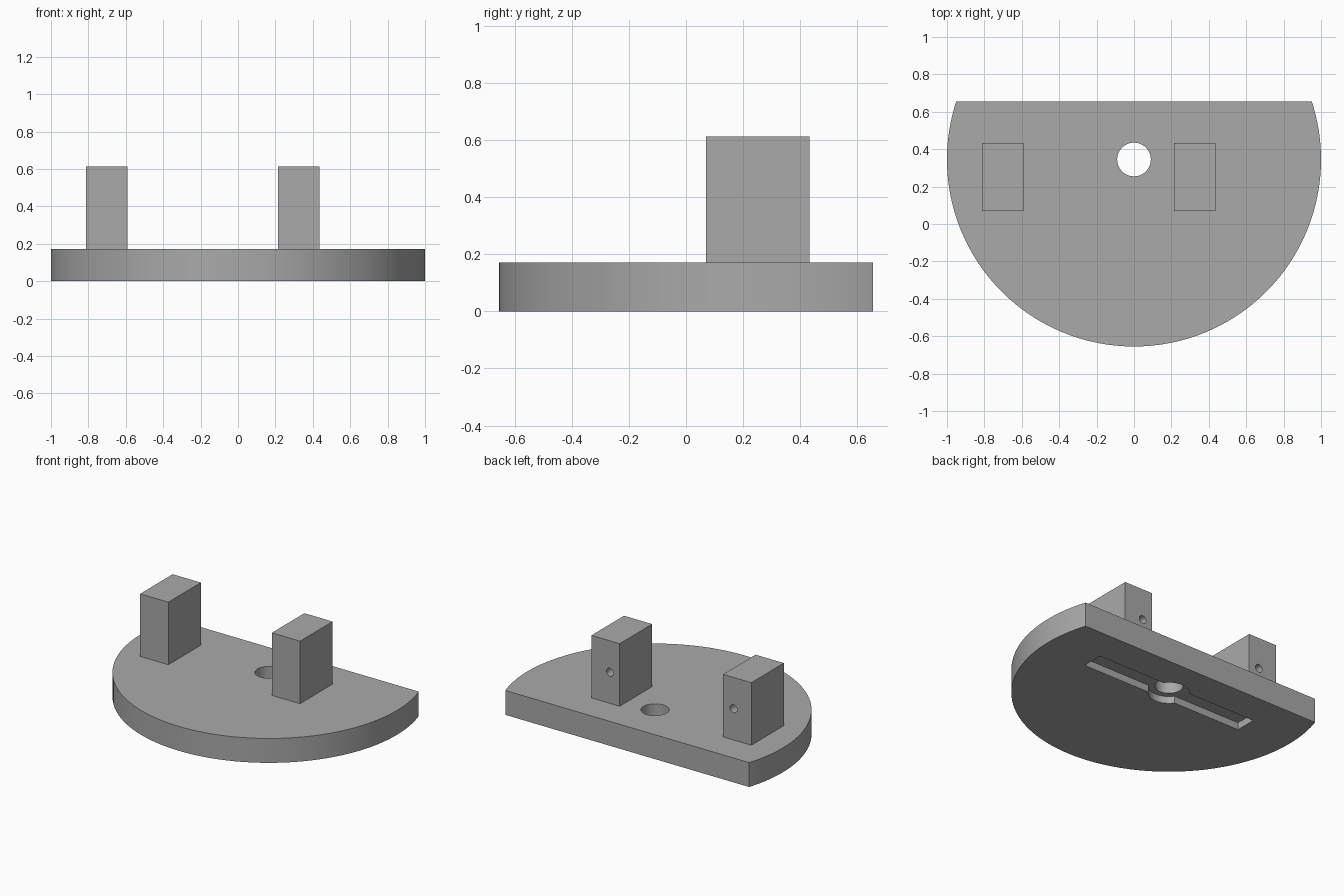
import bpy
import math

if "Cube" in bpy.data.objects:
    bpy.data.objects.remove(bpy.data.objects["Cube"], do_unlink=True)

grey = bpy.data.materials.new("plain_grey")
grey.use_nodes = True
COLOUR = (0.4, 0.4, 0.4, 1)
grey.diffuse_color = COLOUR
grey.node_tree.nodes["Principled BSDF"].inputs["Base Color"].default_value = COLOUR

CENTRE_Y = 0.345    # centre of the round base
BACK_Y = 0.655      # flat back edge
BASE_TOP = 0.172
BLOCK_TOP = 0.613


def box(name, x, y, z):
    """Box from (min, max) pairs."""
    bpy.ops.mesh.primitive_cube_add(size=1, location=[sum(r) / 2 for r in (x, y, z)])
    ob = bpy.context.object
    ob.name = name
    ob.scale = [r[1] - r[0] for r in (x, y, z)]
    bpy.ops.object.transform_apply(location=False, rotation=False, scale=True)
    ob.data.materials.append(grey)
    return ob


def cylinder(name, radius, depth, location, sides=48, tilt=0):
    bpy.ops.mesh.primitive_cylinder_add(vertices=sides, radius=radius, depth=depth,
                                        location=location, rotation=(tilt, 0, 0))
    ob = bpy.context.object
    ob.name = name
    ob.data.materials.append(grey)
    return ob


def cut(target, cutter):
    """Subtract the cutter from the target and discard it."""
    mod = target.modifiers.new("cut", 'BOOLEAN')
    mod.operation = 'DIFFERENCE'
    mod.solver = 'EXACT'
    mod.object = cutter
    bpy.ops.object.select_all(action='DESELECT')
    bpy.context.view_layer.objects.active = target
    target.select_set(True)
    bpy.ops.object.modifier_apply(modifier=mod.name)
    bpy.data.objects.remove(cutter, do_unlink=True)


def finish(ob):
    bpy.ops.object.select_all(action='DESELECT')
    bpy.context.view_layer.objects.active = ob
    ob.select_set(True)
    bpy.ops.object.shade_smooth_by_angle(angle=math.radians(30))


# Round base with a flat back
base = cylinder("base_plate", 1, BASE_TOP, (0, CENTRE_Y, BASE_TOP / 2), sides=128)
cut(base, box("back_cutter", (-2, 2), (BACK_Y, 2), (-1, 1)))

# Underside slot with a round widening, and the hole through the middle
SLOT_DEPTH = 0.05
cut(base, box("slot_cutter", (-0.635, 0.635), (CENTRE_Y - 0.075, CENTRE_Y + 0.075),
              (-SLOT_DEPTH, SLOT_DEPTH)))
cut(base, cylinder("recess_cutter", 0.132, 2 * SLOT_DEPTH, (0, CENTRE_Y, 0)))
cut(base, cylinder("hole_cutter", 0.09, 1, (0, CENTRE_Y, 0)))
finish(base)

# Two upright blocks, each with a blind hole in its back face
for name, x_min, hole_x in (("right_block", -0.812, -0.673), ("left_block", 0.215, 0.29)):
    block = box(name, (x_min, x_min + 0.22), (0.07, 0.432), (BASE_TOP, BLOCK_TOP))
    cut(block, cylinder("pin_cutter", 0.028, 0.4, (hole_x, 0.432, 0.392),
                        sides=32, tilt=math.pi / 2))
    finish(block)
